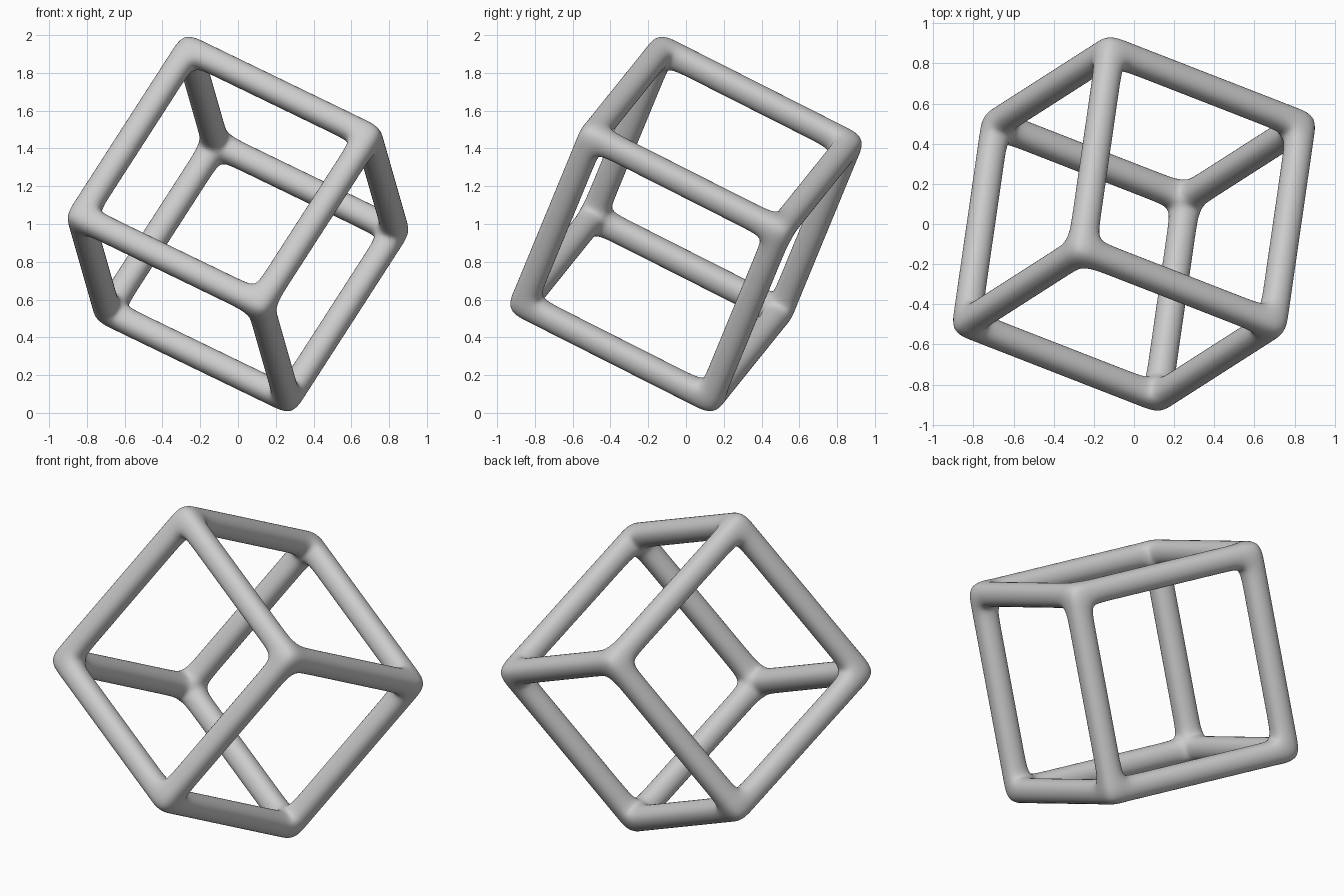
import bpy, bmesh
from itertools import product
from mathutils import Vector, Matrix

if "Cube" in bpy.data.objects:
    bpy.data.objects.remove(bpy.data.objects["Cube"])

H = 0.56    # half edge length, measured between bar centres
S = 0.0755  # half width of the square control bar
D = 0.07    # distance of the holding loop from each corner

# Cage: keep only the grid cells lying on the cube's edges, emit the outer skin
levels = [-H - S, -H + S, -H + S + D, H - S - D, H - S, H + S]
cells = {c for c in product(range(5), repeat=3)
         if sum(i in (0, 4) for i in c) >= 2}
bm = bmesh.new()
verts = {}


def vert(key):
    if key not in verts:
        verts[key] = bm.verts.new([levels[i] for i in key])
    return verts[key]


for cell in cells:
    for axis, side in product(range(3), (0, 1)):
        near = list(cell)
        near[axis] += 2 * side - 1
        if tuple(near) in cells:
            continue
        u, v = (axis + 1) % 3, (axis + 2) % 3
        ring = []
        for du, dv in ((0, 0), (1, 0), (1, 1), (0, 1)):
            k = list(cell)
            k[axis] += side
            k[u] += du
            k[v] += dv
            ring.append(vert(tuple(k)))
        bm.faces.new(ring if side else ring[::-1])
for f in bm.faces:
    f.smooth = True

# Tilt the frame so it balances on one corner
a = Vector((0.95, -0.37, -0.46)).normalized()
b = Vector((-0.59, -0.36, -0.88))
b = (b - a * b.dot(a)).normalized()
c = a.cross(b)
tilt = Matrix((a, b, c)).transposed().to_4x4()
bmesh.ops.transform(bm, matrix=Matrix.Translation((0, 0, 1)) @ tilt, verts=bm.verts)

mesh = bpy.data.meshes.new("cube_frame")
bm.to_mesh(mesh)
bm.free()
frame = bpy.data.objects.new("cube_frame", mesh)
bpy.context.collection.objects.link(frame)

# Round the bars and blend the corners
sub = frame.modifiers.new("round", 'SUBSURF')
sub.levels = sub.render_levels = 3
